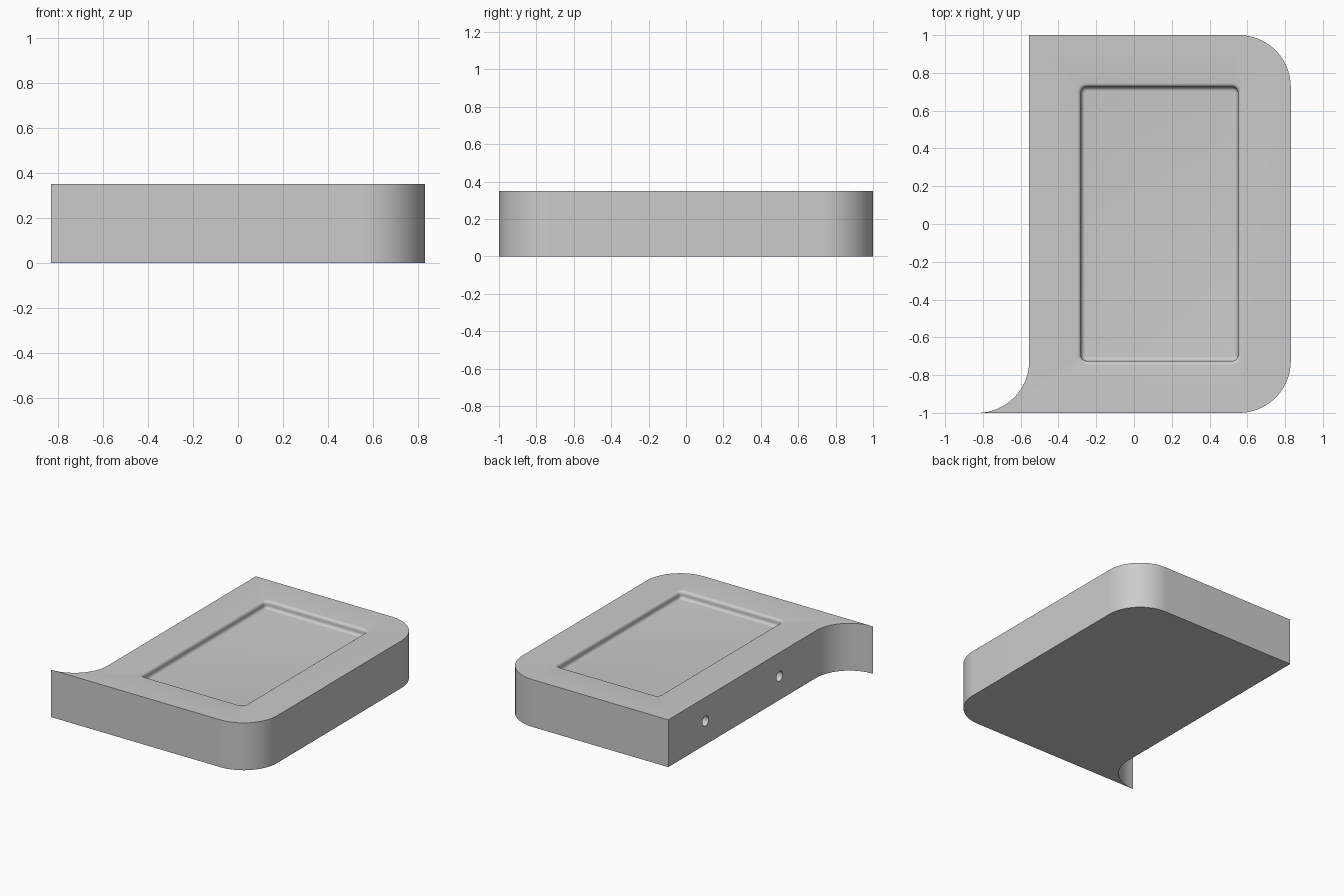
import bpy, bmesh, math
from mathutils import Matrix

cube = bpy.data.objects.get("Cube")
if cube:
    bpy.data.objects.remove(cube, do_unlink=True)

H = 0.35            # plate height
R = 0.275           # outline corner radius
XL, XR = -0.555, 0.83

grey = bpy.data.materials.new("plain grey")
grey.use_nodes = True
grey.diffuse_color = (0.6, 0.6, 0.6, 1)
grey.node_tree.nodes["Principled BSDF"].inputs["Base Color"].default_value = (0.6, 0.6, 0.6, 1)


def arc(cx, cy, r, a0, a1, n):
    """Points on an arc, angles in degrees."""
    return [(cx + r * math.cos(math.radians(a0 + (a1 - a0) * i / n)),
             cy + r * math.sin(math.radians(a0 + (a1 - a0) * i / n))) for i in range(n + 1)]


def loft(name, rings):
    """Closed solid through stacked (outline, z) rings."""
    bm = bmesh.new()
    loops = [[bm.verts.new((x, y, z)) for x, y in pts] for pts, z in rings]
    n = len(loops[0])
    for a, b in zip(loops, loops[1:]):
        for i in range(n):
            j = (i + 1) % n
            bm.faces.new((a[i], a[j], b[j], b[i]))
    bm.faces.new(loops[0][::-1])
    bm.faces.new(loops[-1])
    bmesh.ops.recalc_face_normals(bm, faces=bm.faces)
    mesh = bpy.data.meshes.new(name)
    bm.to_mesh(mesh)
    bm.free()
    mesh.materials.append(grey)
    obj = bpy.data.objects.new(name, mesh)
    bpy.context.collection.objects.link(obj)
    return obj


def rounded_rect(x0, x1, y0, y1, r, off):
    """Rounded rectangle outline grown outward by off."""
    q = r + off
    return (arc(x1 - r, y1 - r, q, 0, 90, 8) + arc(x0 + r, y1 - r, q, 90, 180, 8)
            + arc(x0 + r, y0 + r, q, 180, 270, 8) + arc(x1 - r, y0 + r, q, 270, 360, 8))


# Plate: two rounded corners, one square corner, one flared hollow corner
outline = (arc(XR - R, -1 + R, R, -90, 0, 24) + arc(XR - R, 1 - R, R, 0, 90, 24)
           + [(XL, 1)] + arc(-0.83, -1 + R, R, 0, -90, 24))
plate = loft("plate", [(outline, 0), (outline, H)])

# Pocket cutter: rounded lip, short wall, rounded foot
DEPTH, F = 0.055, 0.022
profile = [(-F + F * math.sin(t), H - DEPTH + F - F * math.cos(t))
           for t in (math.pi / 2 * i / 6 for i in range(7))]
profile += [(F - F * math.cos(t), H - F + F * math.sin(t))
            for t in (math.pi / 2 * i / 6 for i in range(7))]
profile.append((F, H + 0.05))
pocket = loft("pocket_cutter",
              [(rounded_rect(-0.28, 0.55, -0.725, 0.725, 0.03, o), z) for o, z in profile])
cutters = [pocket]

# Two screw holes in the straight side
for i, y in enumerate((0.565, -0.30)):
    circle = arc(0, 0, 0.037, 0, 360 * 31 / 32, 31)
    hole = loft(f"hole_cutter_{i + 1}", [(circle, -0.2), (circle, 0.2)])
    hole.data.transform(Matrix.Translation((XL, y, H / 2)) @ Matrix.Rotation(math.pi / 2, 4, 'Y'))
    cutters.append(hole)

for c in cutters:
    mod = plate.modifiers.new(c.name, 'BOOLEAN')
    mod.operation, mod.solver, mod.object = 'DIFFERENCE', 'EXACT', c

# Apply the cuts, then drop the cutters
bpy.ops.object.select_all(action='DESELECT')
plate.select_set(True)
bpy.context.view_layer.objects.active = plate
for mod in list(plate.modifiers):
    bpy.ops.object.modifier_apply(modifier=mod.name)
for c in cutters:
    bpy.data.objects.remove(c, do_unlink=True)
bpy.ops.object.shade_smooth_by_angle(angle=math.radians(30))
